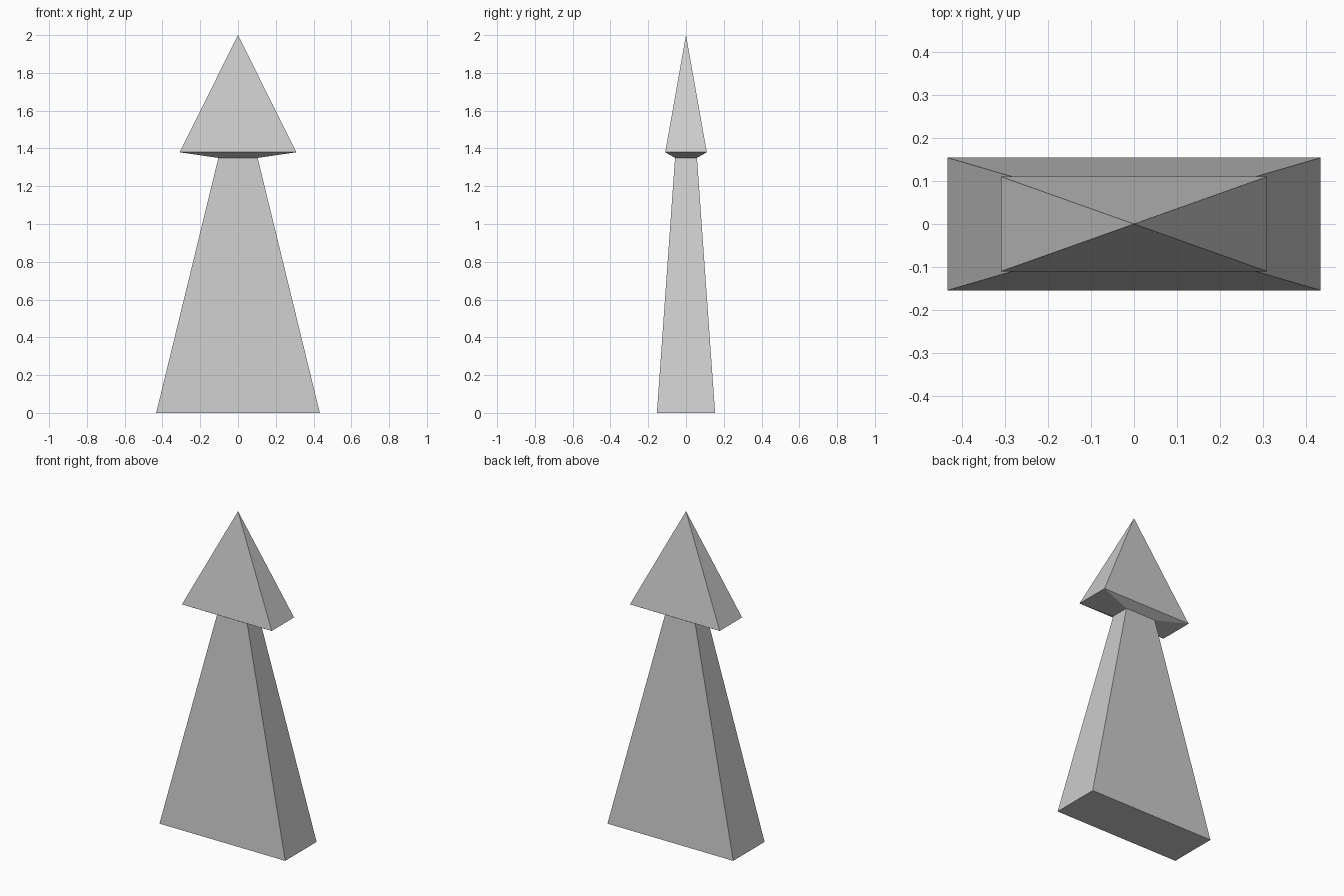
import bpy, bmesh

if "Cube" in bpy.data.objects:
    bpy.data.objects.remove(bpy.data.objects["Cube"])


def loft(name, sections, cap_bottom=False, apex=None):
    """Join rectangular sections (half_x, half_y, z), optionally ending in a point."""
    bm = bmesh.new()
    rings = [[bm.verts.new((sx * hx, sy * hy, z))
              for sx, sy in ((-1, -1), (1, -1), (1, 1), (-1, 1))]
             for hx, hy, z in sections]
    for low, high in zip(rings, rings[1:]):
        for i in range(4):
            j = (i + 1) % 4
            bm.faces.new((low[i], low[j], high[j], high[i]))
    if cap_bottom:
        bm.faces.new(rings[0][::-1])
    if apex is not None:
        tip = bm.verts.new((0, 0, apex))
        for i in range(4):
            bm.faces.new((rings[-1][i], rings[-1][(i + 1) % 4], tip))
    mesh = bpy.data.meshes.new(name)
    bm.to_mesh(mesh)
    bm.free()
    obj = bpy.data.objects.new(name, mesh)
    bpy.context.collection.objects.link(obj)
    return obj


NECK = (0.104, 0.058, 1.35)

# Tapered rectangular shaft
loft("shaft", [(0.433, 0.154, 0), NECK], cap_bottom=True)

# Pyramid head with a shallow sloped underside meeting the shaft
loft("pyramid_head", [NECK, (0.309, 0.11, 1.38)], apex=2.0)
